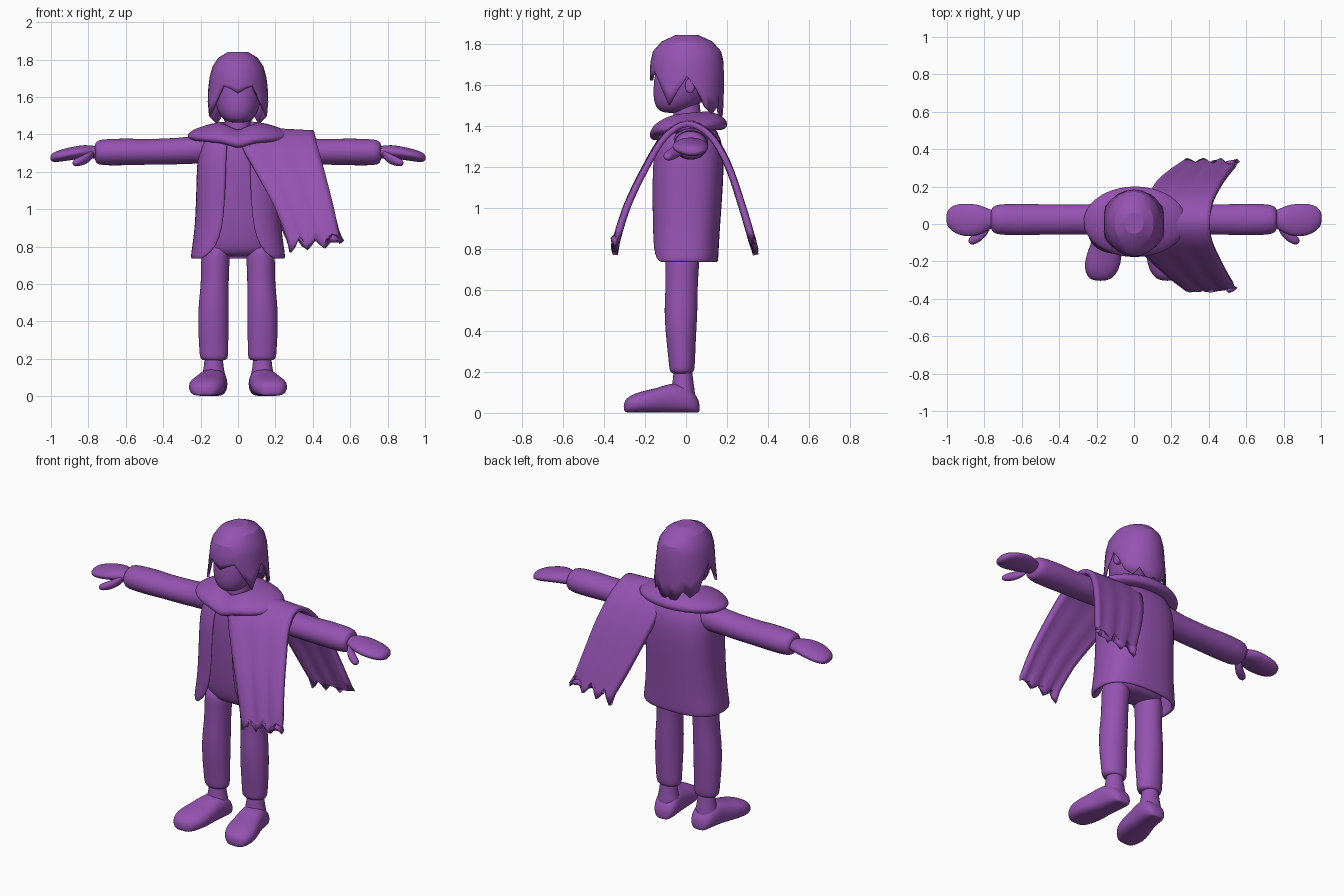
import bpy, bmesh, math
from mathutils import Vector

mat = bpy.data.materials.new("purple")
mat.diffuse_color = (0.30, 0.085, 0.44, 1)


def sgnpow(v, p):
    return math.copysign(abs(v) ** p, v)


def lerp_table(table, t):
    """Linear lookup in rows of (key, value...)."""
    if t <= table[0][0]:
        return table[0][1:]
    for a, b in zip(table, table[1:]):
        if t <= b[0]:
            f = (t - a[0]) / (b[0] - a[0])
            return tuple(p + (q - p) * f for p, q in zip(a[1:], b[1:]))
    return table[-1][1:]


def grid(name, rows, closed=True, caps=(True, True), mirror=False, subsurf=0,
         thick=0, angle=None):
    """Skin rows of points into an object with the usual modifiers."""
    bm = bmesh.new()
    vr = [[bm.verts.new(p) for p in r] for r in rows]
    n = len(rows[0])
    for a, b in zip(vr, vr[1:]):
        for i in range(n if closed else n - 1):
            j = (i + 1) % n
            bm.faces.new((a[i], a[j], b[j], b[i]))
    if closed and caps[0]:
        bm.faces.new(vr[0])
    if closed and caps[1]:
        bm.faces.new(vr[-1])
    bmesh.ops.recalc_face_normals(bm, faces=bm.faces)
    for f in bm.faces:
        f.smooth = True
    me = bpy.data.meshes.new(name)
    bm.to_mesh(me)
    bm.free()
    me.materials.append(mat)
    ob = bpy.data.objects.new(name, me)
    bpy.context.collection.objects.link(ob)
    if angle:
        bpy.ops.object.select_all(action='DESELECT')
        ob.select_set(True)
        bpy.context.view_layer.objects.active = ob
        bpy.ops.object.shade_smooth_by_angle(angle=math.radians(angle))
    if mirror:
        m = ob.modifiers.new("mirror", 'MIRROR')
        m.use_mirror_merge = False
    if thick:
        m = ob.modifiers.new("thickness", 'SOLIDIFY')
        m.thickness = thick
        m.offset = 0
    if subsurf:
        m = ob.modifiers.new("smooth", 'SUBSURF')
        m.levels = m.render_levels = subsurf
    return ob


def ring(c, r1, r2, axis='z', n=14, p=1.0):
    """(Super)ellipse across an axis."""
    out = []
    for i in range(n):
        a = math.tau * i / n
        u, v = r1 * sgnpow(math.cos(a), p), r2 * sgnpow(math.sin(a), p)
        d = {'z': (u, v, 0), 'x': (0, u, v), 'y': (u, 0, v)}[axis]
        out.append(Vector(c) + Vector(d))
    return out


# Inner body with pelvis: z, rx, ry
grid("body", [ring((0, 0.0, z), a, b, p=0.8) for z, a, b in (
    (0.745, 0.13, 0.06), (0.77, 0.18, 0.10), (0.85, 0.195, 0.12), (1.0, 0.19, 0.135),
    (1.2, 0.195, 0.142), (1.33, 0.19, 0.135), (1.40, 0.14, 0.10), (1.42, 0.08, 0.07))],
    subsurf=2)

# Open jacket: z, half width, half depth, centre y, front gap
jacket = ((0.735, 0.240, 0.152, -0.008, 0.195), (0.75, 0.245, 0.156, -0.008, 0.165),
          (0.80, 0.236, 0.156, -0.006, 0.115), (0.90, 0.222, 0.158, -0.002, 0.080),
          (1.05, 0.215, 0.164, 0.003, 0.068), (1.20, 0.212, 0.168, 0.008, 0.063),
          (1.30, 0.206, 0.160, 0.012, 0.060), (1.37, 0.18, 0.135, 0.012, 0.055),
          (1.42, 0.12, 0.09, 0.01, 0.045))
rows = []
for z, a, b, yc, gap in jacket:
    start = -math.acos((gap / a) ** (1 / 0.75))
    end = math.pi - start
    rows.append([(a * sgnpow(math.cos(t), 0.75), yc + b * sgnpow(math.sin(t), 0.75), z)
                 for t in (start + (end - start) * i / 28 for i in range(29))])
grid("jacket", rows, closed=False, thick=0.02, subsurf=1)

# Trouser legs: z, x, y, rx, ry
grid("trouser_legs", [ring((x, y, z), a, b) for z, x, y, a, b in (
    (0.19, 0.128, -0.02, 0.055, 0.045), (0.20, 0.128, -0.02, 0.078, 0.062),
    (0.25, 0.130, -0.02, 0.079, 0.066), (0.38, 0.132, -0.025, 0.085, 0.076),
    (0.50, 0.130, -0.025, 0.083, 0.084), (0.60, 0.124, -0.022, 0.076, 0.080),
    (0.72, 0.122, -0.018, 0.078, 0.084), (0.82, 0.115, -0.015, 0.080, 0.088))],
    mirror=True, subsurf=2)

# Ankles and shoes
grid("ankles", [ring((0.13, -0.015, z), a, b) for z, a, b in (
    (0.04, 0.07, 0.065), (0.11, 0.066, 0.06), (0.16, 0.052, 0.05), (0.24, 0.05, 0.045))],
    mirror=True, subsurf=2)
shoe_rows = []
for y, x, w, h in ((0.067, 0.125, 0.03, 0.045), (0.05, 0.125, 0.062, 0.085),
                   (0.0, 0.13, 0.078, 0.14), (-0.07, 0.14, 0.080, 0.145),
                   (-0.14, 0.155, 0.092, 0.118), (-0.21, 0.168, 0.101, 0.105),
                   (-0.27, 0.176, 0.084, 0.084), (-0.305, 0.18, 0.045, 0.055)):
    r = ring((x, y, h / 2), w, h / 2 + 0.004, 'y', 14, 0.8)
    shoe_rows.append([Vector((q.x, q.y, max(q.z, 0.002))) for q in r])
grid("shoes", shoe_rows, mirror=True, subsurf=2)

# Sleeves: x, z, ry, rz
grid("sleeves", [ring((x, 0.024, z), a, b, 'x') for x, z, a, b in (
    (0.10, 1.325, 0.085, 0.080), (0.20, 1.322, 0.088, 0.080), (0.29, 1.312, 0.080, 0.073),
    (0.40, 1.308, 0.084, 0.072), (0.50, 1.306, 0.083, 0.070), (0.58, 1.307, 0.088, 0.074),
    (0.68, 1.305, 0.086, 0.073), (0.75, 1.304, 0.080, 0.070), (0.768, 1.304, 0.05, 0.045))],
    mirror=True, subsurf=2)

# Mitten-like hands with thumbs
grid("hands", [ring((x, y, z), a, b, 'x') for x, y, z, a, b in (
    (0.74, 0.025, 1.305, 0.045, 0.035), (0.78, 0.025, 1.305, 0.058, 0.035),
    (0.82, 0.022, 1.308, 0.082, 0.038), (0.88, 0.02, 1.300, 0.092, 0.036),
    (0.94, 0.025, 1.288, 0.086, 0.034), (0.985, 0.03, 1.278, 0.062, 0.028),
    (1.004, 0.03, 1.274, 0.03, 0.015))], mirror=True, subsurf=2)
grid("thumbs", [ring((x, y, z), a, b, 'x', 10) for x, y, z, a, b in (
    (0.77, -0.01, 1.30, 0.025, 0.022), (0.80, -0.045, 1.275, 0.034, 0.030),
    (0.84, -0.075, 1.258, 0.032, 0.028), (0.87, -0.088, 1.25, 0.026, 0.022),
    (0.885, -0.09, 1.247, 0.012, 0.010))], mirror=True, subsurf=2)

# Neck and head
grid("neck", [ring((0, 0.005, z), r, r) for z, r in ((1.38, 0.08), (1.45, 0.066), (1.56, 0.066))],
     subsurf=2)
grid("head", [ring((0, y, z), a, b) for z, y, a, b in (
    (1.462, -0.065, 0.03, 0.035), (1.475, -0.06, 0.075, 0.08), (1.52, -0.035, 0.112, 0.128),
    (1.60, -0.012, 0.132, 0.152), (1.69, 0.0, 0.132, 0.150), (1.76, 0.0, 0.11, 0.125),
    (1.80, 0.0, 0.06, 0.07))], subsurf=2)
grid("ears", [ring((x, 0.02, 1.595), a, b, 'x', 10) for x, a, b in (
    (0.11, 0.02, 0.03), (0.14, 0.028, 0.042), (0.155, 0.024, 0.036))], mirror=True, subsurf=2)

# Faceted hair with a jagged hem, hem height every 15 degrees from front to back
hem = (1.62, 1.645, 1.66, 1.585, 1.50, 1.575, 1.64, 1.58, 1.495, 1.46, 1.50, 1.425, 1.46)
shape = ((1.42, 0.150, 0.165), (1.50, 0.172, 0.172), (1.60, 0.157, 0.172), (1.70, 0.146, 0.174),
         (1.76, 0.130, 0.160), (1.805, 0.100, 0.120), (1.835, 0.05, 0.055))
rows = []
for k in range(7):
    row = []
    for i in range(24):
        low = hem[min(i, 24 - i)]
        z = (1.835, 1.805, 1.76, 1.71)[k] if k < 4 else 1.71 + (low - 1.71) * (k - 3) / 3
        rx, ry = lerp_table(shape, z)
        a = math.radians(15 * i)
        row.append((rx * math.sin(a), 0.005 - ry * math.cos(a), z))
    rows.append(row)
grid("hair", rows, caps=(True, False), thick=0.014, angle=25)

# Shoulder cowl: half width, half depth, height; dips at the front
rows = []
for a, b, z in ((0.06, 0.06, 1.40), (0.075, 0.07, 1.465), (0.12, 0.10, 1.462),
                (0.19, 0.145, 1.445), (0.255, 0.18, 1.42), (0.285, 0.194, 1.395),
                (0.265, 0.185, 1.368), (0.20, 0.15, 1.365), (0.12, 0.10, 1.37)):
    row = ring((0.005, 0.012, z), a, b, n=24)
    for q in row:
        q.z += 0.08 * q.y - 0.035 * max(0, 1 - abs(q.x) / 0.08) * (q.y < 0)
    rows.append(row)
grid("shoulder_cowl", rows, subsurf=2)

# Torn cape over one shoulder: y, z, left x, right x along the arch
path = [Vector(p) for p in (
    (-0.345, 0.80, 0.28, 0.55), (-0.285, 1.0, 0.20, 0.51), (-0.19, 1.20, 0.09, 0.46),
    (-0.10, 1.345, 0.02, 0.42), (0.005, 1.408, 0.12, 0.405), (0.115, 1.355, 0.08, 0.42),
    (0.205, 1.21, 0.11, 0.46), (0.28, 1.0, 0.19, 0.51), (0.34, 0.80, 0.28, 0.56))]


def catmull(pts, t):
    i = min(int(t), len(pts) - 2)
    f = t - i
    a, b, c, d = (pts[max(0, min(len(pts) - 1, i + k))] for k in (-1, 0, 1, 2))
    return 0.5 * (2 * b + (c - a) * f + (2 * a - 5 * b + 4 * c - d) * f * f
                  + (3 * b - a - 3 * c + d) * f ** 3)


teeth = (-0.03, 0.0, 0.045, 0.01, -0.015, 0.02, 0.065, 0.025, -0.005, 0.035, 0.06, 0.05, 0.025)
rows = []
N = 32
for k in range(N + 1):
    y, z, x0, x1 = catmull(path, 8 * k / N)
    side = abs(k / N - 0.5) * 2
    row = []
    for j in range(13):
        v = j / 12
        fold = 0.012 * math.sin(v * math.tau * 1.5) * side
        cut = teeth[j] if k in (0, N) else 0
        row.append((x0 + (x1 - x0) * v, y + math.copysign(fold, y) * (1 if y < 0 else -1),
                    z + cut + 0.015 * (1 - v) * (1 - side)))
    rows.append(row)
grid("torn_cape", rows, closed=False, thick=0.028, angle=45)
